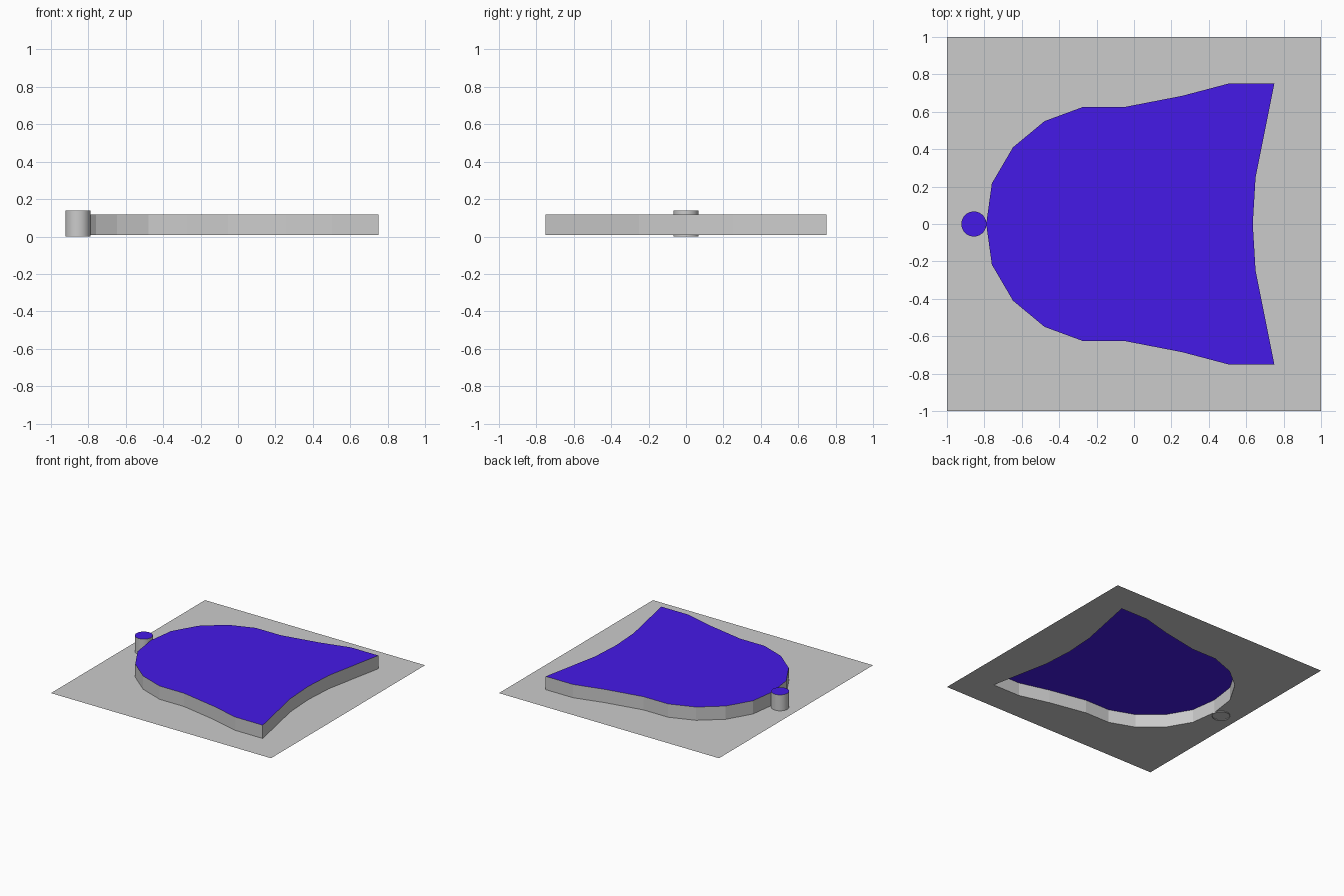
import bpy, bmesh

if "Cube" in bpy.data.objects:
    bpy.data.objects.remove(bpy.data.objects["Cube"])

BASE_Z, TOP_Z = 0.008, 0.117

# Upper half of the raised outline, nose to tail notch
HALF = [(-0.79, 0), (-0.76, 0.217), (-0.647, 0.41), (-0.478, 0.55),
        (-0.275, 0.625), (-0.053, 0.625), (0.257, 0.685), (0.503, 0.75),
        (0.75, 0.75), (0.70, 0.5), (0.65, 0.25), (0.635, 0)]
OUTLINE = HALF + [(x, -y) for x, y in HALF[-2:0:-1]]

blue = bpy.data.materials.new("blue")
blue.diffuse_color = (0.06, 0.01, 0.80, 1)
blue.use_nodes = True
blue.node_tree.nodes["Principled BSDF"].inputs["Base Color"].default_value = blue.diffuse_color
grey = bpy.data.materials.new("grey")
grey.diffuse_color = (0.8, 0.8, 0.8, 1)
grey.use_nodes = True
grey.node_tree.nodes["Principled BSDF"].inputs["Base Color"].default_value = grey.diffuse_color


def finish(bm, name):
    mesh = bpy.data.meshes.new(name)
    bm.to_mesh(mesh)
    bm.free()
    mesh.materials.append(grey)
    mesh.materials.append(blue)
    obj = bpy.data.objects.new(name, mesh)
    bpy.context.collection.objects.link(obj)
    return obj


def loop(bm, points, z):
    verts = [bm.verts.new((x, y, z)) for x, y in points]
    return verts, [bm.edges.new((a, b)) for a, b in zip(verts, verts[1:] + verts[:1])]


# Flat sheet with an opening under the raised body
bm = bmesh.new()
_, border = loop(bm, [(-1, -1), (1, -1), (1, 1), (-1, 1)], BASE_Z)
_, hole = loop(bm, OUTLINE, BASE_Z)
bmesh.ops.triangle_fill(bm, edges=border + hole, use_beauty=True, normal=(0, 0, 1))
finish(bm, "base_sheet")

# Raised body: walls and blue top, open below
bm = bmesh.new()
low, _ = loop(bm, OUTLINE, BASE_Z)
high, _ = loop(bm, OUTLINE, TOP_Z)
n = len(low)
for i in range(n):
    j = (i + 1) % n
    bm.faces.new((low[j], low[i], high[i], high[j]))
bm.faces.new(high[::-1]).material_index = 1
finish(bm, "raised_body")

# Round peg at the nose, open below, with blue top
bm = bmesh.new()
bmesh.ops.create_cone(bm, cap_ends=True, segments=32, radius1=0.067, radius2=0.067, depth=0.139)
bmesh.ops.translate(bm, verts=bm.verts, vec=(-0.856, 0, 0.0695))
bm.normal_update()
bmesh.ops.delete(bm, geom=[f for f in bm.faces if f.normal.z < -0.9], context='FACES_ONLY')
for f in bm.faces:
    f.material_index = int(f.normal.z > 0.9)
peg = finish(bm, "peg")
bpy.context.view_layer.objects.active = peg
peg.select_set(True)
bpy.ops.object.shade_smooth_by_angle()
